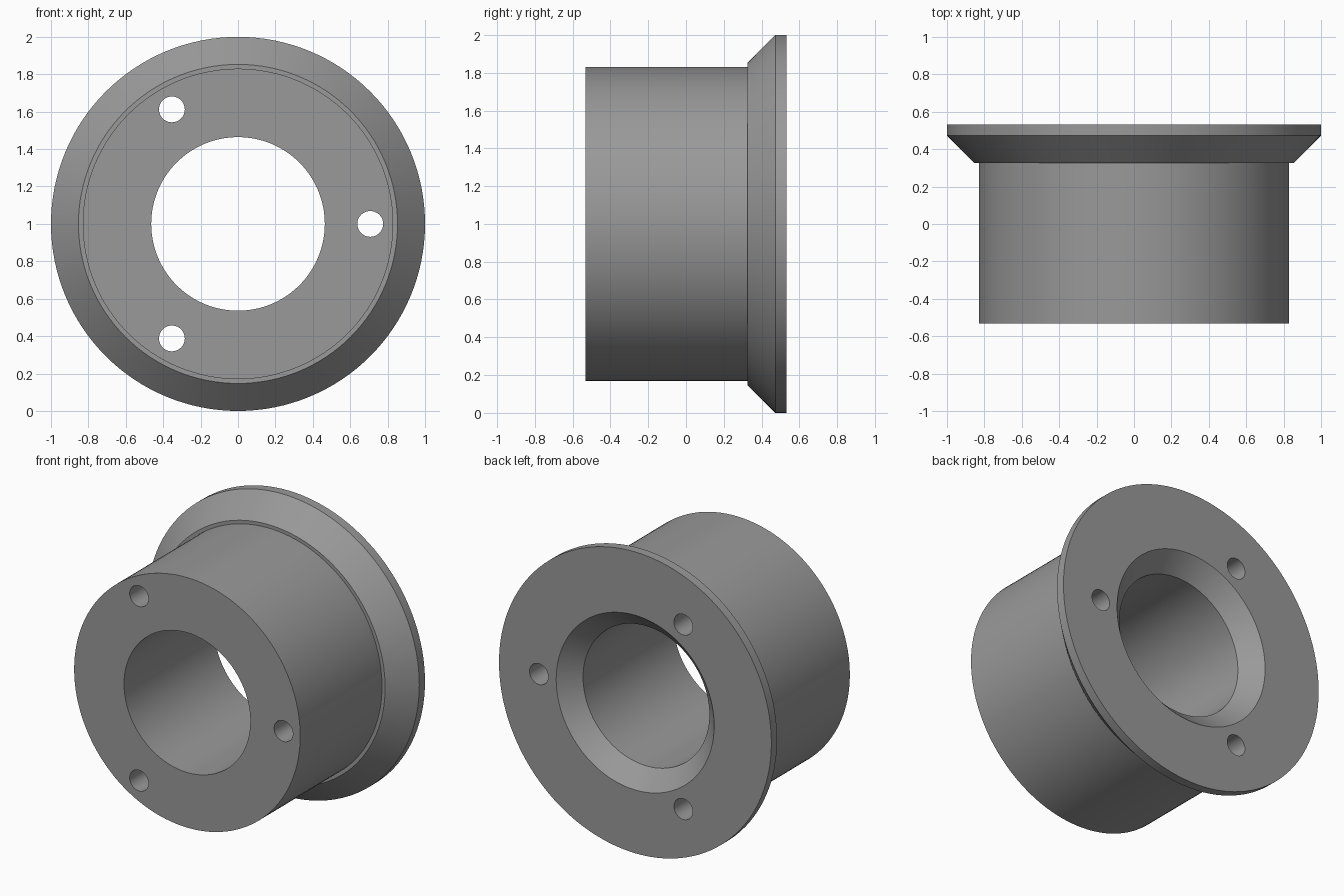
import bpy, bmesh, math
from mathutils import Matrix, Vector

if "Cube" in bpy.data.objects:
    bpy.data.objects.remove(bpy.data.objects["Cube"])

SEGMENTS = 128
CENTRE_Z = 1.0

grey = bpy.data.materials.new("grey metal")
grey.diffuse_color = (0.32, 0.32, 0.32, 1)
grey.use_nodes = True
grey.node_tree.nodes["Principled BSDF"].inputs["Base Color"].default_value = grey.diffuse_color


def finish(bm, name):
    bmesh.ops.recalc_face_normals(bm, faces=bm.faces[:])
    mesh = bpy.data.meshes.new(name)
    bm.to_mesh(mesh)
    bm.free()
    mesh.materials.append(grey)
    obj = bpy.data.objects.new(name, mesh)
    bpy.context.collection.objects.link(obj)
    return obj


def lathe(name, profile):
    """Revolve a closed (radius, y) profile about the y axis."""
    bm = bmesh.new()
    rings = []
    for i in range(SEGMENTS):
        a = 2 * math.pi * i / SEGMENTS
        rings.append([bm.verts.new((r * math.cos(a), y, CENTRE_Z + r * math.sin(a)))
                      for r, y in profile])
    n = len(profile)
    for i in range(SEGMENTS):
        a, b = rings[i], rings[(i + 1) % SEGMENTS]
        for j in range(n):
            k = (j + 1) % n
            bm.faces.new((a[j], a[k], b[k], b[j]))
    return finish(bm, name)


# Sleeve with flared flange and a bore chamfered at the back
bushing = lathe("flanged_bushing", [
    (0.464, -0.533), (0.83, -0.533), (0.83, 0.325), (0.853, 0.325),
    (1.0, 0.473), (1.0, 0.533), (0.58, 0.533), (0.464, 0.417)])

# Three bolt holes running the full length
bm = bmesh.new()
for i in range(3):
    a = 2 * math.pi * i / 3
    place = Matrix.Translation(Vector((0.707 * math.cos(a), 0, CENTRE_Z + 0.707 * math.sin(a))))
    bmesh.ops.create_cone(bm, cap_ends=True, segments=48, radius1=0.069, radius2=0.069,
                          depth=1.4, matrix=place @ Matrix.Rotation(math.pi / 2, 4, 'X'))
cutter = finish(bm, "bolt_hole_cutter")
cutter.hide_render = True

cut = bushing.modifiers.new("bolt holes", 'BOOLEAN')
cut.operation = 'DIFFERENCE'
cut.solver = 'EXACT'
cut.object = cutter
bpy.context.view_layer.objects.active = bushing
bushing.select_set(True)
bpy.ops.object.modifier_apply(modifier=cut.name)
bpy.data.objects.remove(cutter)

bpy.ops.object.shade_smooth_by_angle(angle=math.radians(30))
